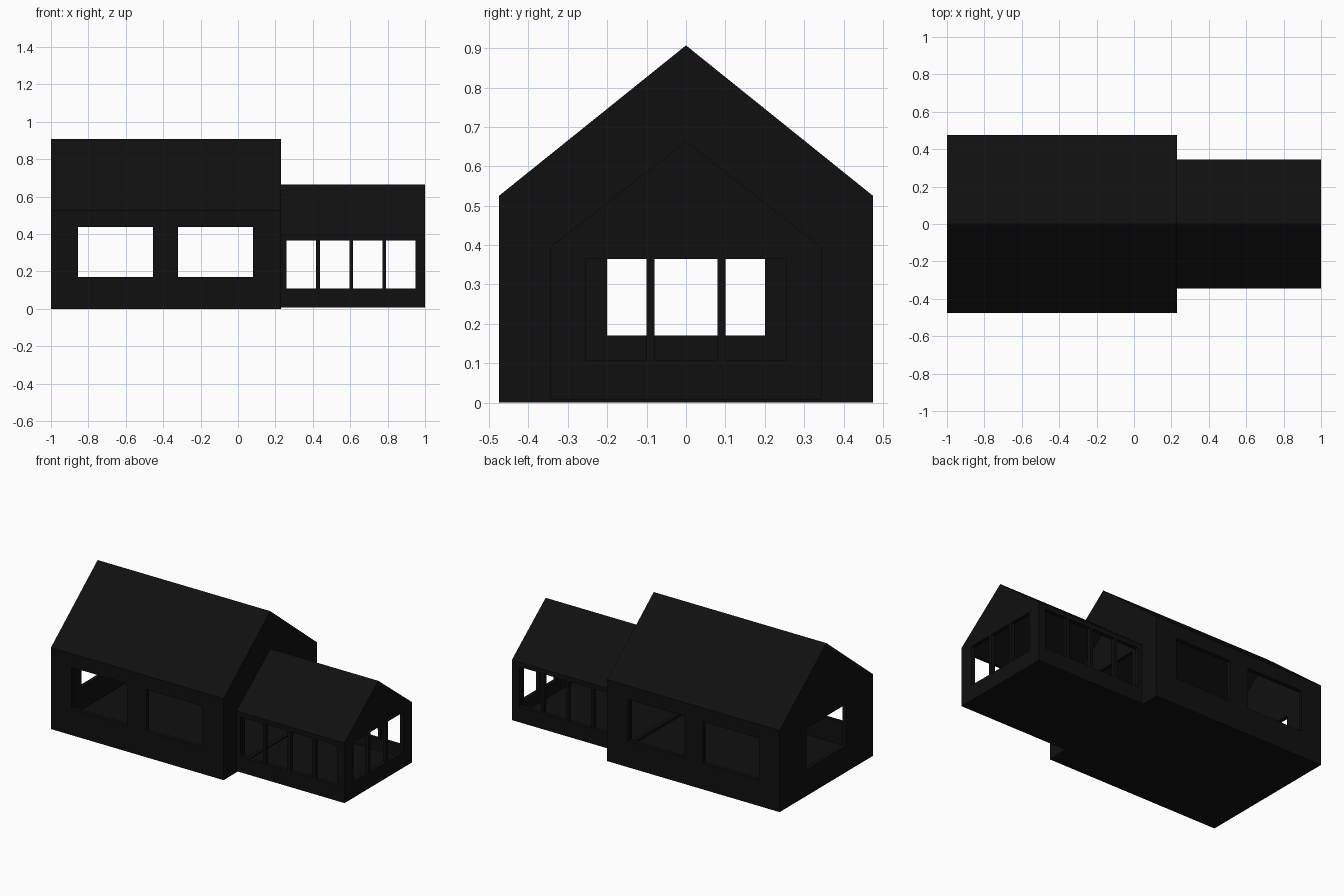
import bpy, bmesh
from mathutils import Matrix, Vector

if "Cube" in bpy.data.objects:
    bpy.data.objects.remove(bpy.data.objects["Cube"])

WALL = 0.025

dark = bpy.data.materials.new("dark_cladding")
dark.diffuse_color = (0.005, 0.005, 0.005, 1)
dark.use_nodes = True
dark.node_tree.nodes["Principled BSDF"].inputs["Base Color"].default_value = dark.diffuse_color


def link(name, bm):
    mesh = bpy.data.meshes.new(name)
    bm.to_mesh(mesh)
    bm.free()
    ob = bpy.data.objects.new(name, mesh)
    bpy.context.collection.objects.link(ob)
    return ob


def gabled_shell(name, x0, x1, half, base, eave, ridge, open_left=False):
    """Hollow pentagonal prism with wall thickness, running along x."""
    profile = [(-half, base), (half, base), (half, eave), (0, ridge), (-half, eave)]
    bm = bmesh.new()
    end = bm.faces.new([bm.verts.new((x0, y, z)) for y, z in profile])
    new = bmesh.ops.extrude_face_region(bm, geom=[end], use_keep_orig=True)["geom"]
    bmesh.ops.translate(bm, vec=(x1 - x0, 0, 0),
                        verts=[v for v in new if isinstance(v, bmesh.types.BMVert)])
    bmesh.ops.recalc_face_normals(bm, faces=bm.faces)
    if open_left:
        bmesh.ops.delete(bm, geom=[end], context='FACES_ONLY')
    ob = link(name, bm)
    ob.data.materials.append(dark)
    mod = ob.modifiers.new("thickness", 'SOLIDIFY')
    mod.thickness, mod.offset, mod.use_even_offset = WALL, -1, True
    return ob


def cut_openings(ob, boxes):
    """Cut box openings (x0, x1, y0, y1, z0, z1) out of the shell."""
    bm = bmesh.new()
    for x0, x1, y0, y1, z0, z1 in boxes:
        centre = Vector((x0 + x1, y0 + y1, z0 + z1)) / 2
        size = Matrix.Diagonal((x1 - x0, y1 - y0, z1 - z0, 1))
        bmesh.ops.create_cube(bm, size=1, matrix=Matrix.Translation(centre) @ size)
    cutter = link(ob.name + "_cutter", bm)
    cutter.hide_render = True
    mod = ob.modifiers.new("openings", 'BOOLEAN')
    mod.operation, mod.solver, mod.object = 'DIFFERENCE', 'EXACT', cutter
    bpy.context.view_layer.objects.active = ob
    for m in list(ob.modifiers):
        bpy.ops.object.modifier_apply(modifier=m.name)
    bpy.data.objects.remove(cutter)


def side_windows(spans, half, z0, z1):
    """Matching windows in the front and back walls."""
    return [(a, b, s * half - 0.05, s * half + 0.05, z0, z1)
            for s in (-1, 1) for a, b in spans]


# Main house: two windows per long side, one in the left gable, opening to extension
house = gabled_shell("main_house", -1, 0.23, 0.475, 0, 0.525, 0.907)
cut_openings(house, side_windows([(-0.855, -0.455), (-0.32, 0.08)], 0.475, 0.17, 0.437)
             + [(-1.05, -0.95, -0.2, 0.2, 0.17, 0.437),
                (0.18, 0.28, -0.255, 0.255, 0.04, 0.39)])

# Sunroom extension: four windows per long side, three in the end gable
room = gabled_shell("sunroom", 0.22, 1, 0.344, 0.008, 0.395, 0.664, open_left=True)
bays = [(0.26 + i * 0.1775, 0.4175 + i * 0.1775) for i in range(4)]
ends = [(-0.255, -0.1), (-0.08, 0.08), (0.1, 0.255)]
cut_openings(room, side_windows(bays, 0.344, 0.108, 0.365)
             + [(0.96, 1.05, a, b, 0.108, 0.365) for a, b in ends])
